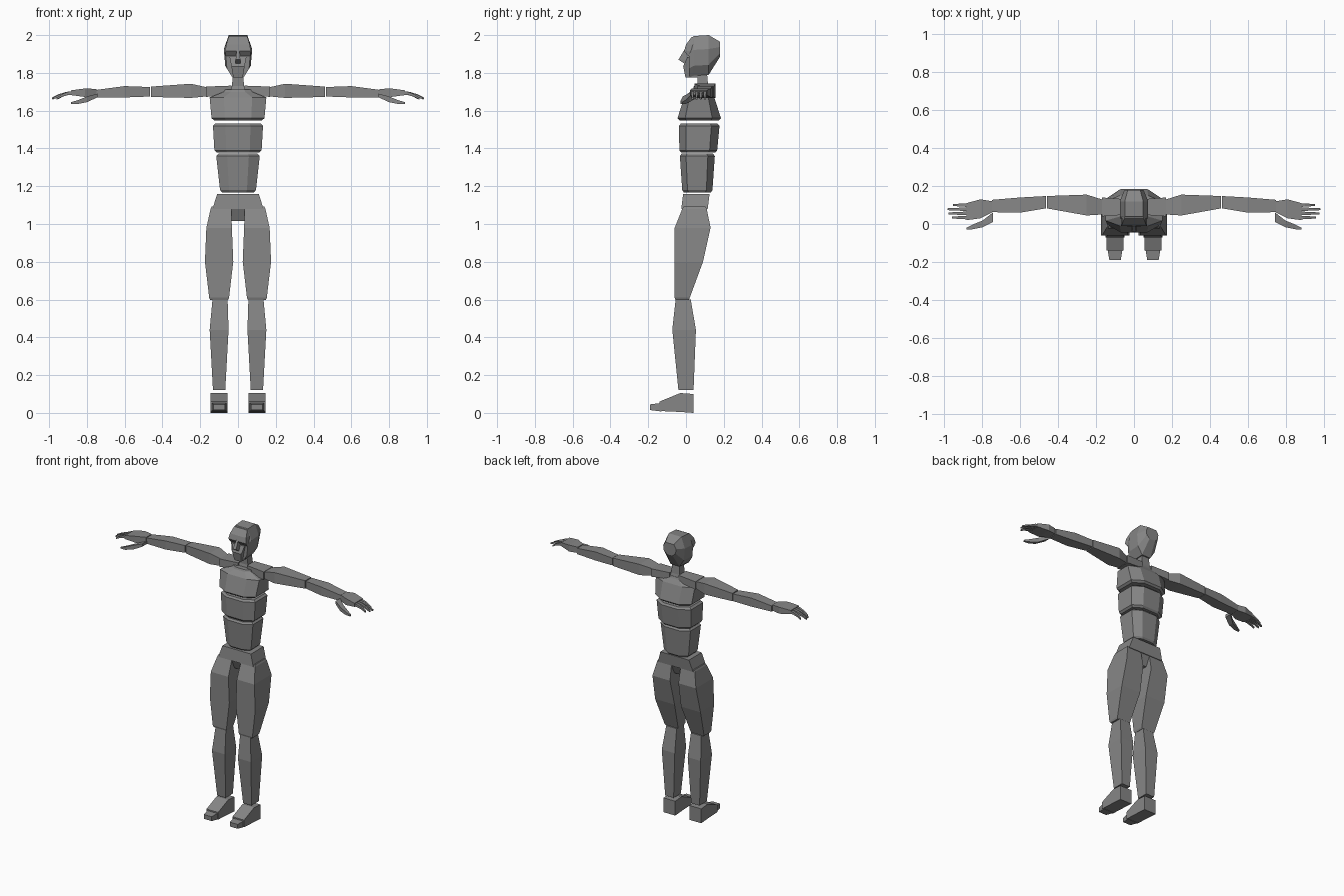
import bpy
import bmesh
from mathutils import Vector

cube = bpy.data.objects.get("Cube")
if cube:
    bpy.data.objects.remove(cube, do_unlink=True)

grey = bpy.data.materials.new("mannequin grey")
grey.use_nodes = True
grey.diffuse_color = (.24, .24, .24, 1)
grey.node_tree.nodes["Principled BSDF"].inputs["Base Color"].default_value = grey.diffuse_color


def mirrored(half):
    """Complete a half outline with its reflection."""
    return half + [(-across, up) for across, up in reversed(half)]


# Cross-section outlines, scaled by the half width and half depth of each station
SQUARE = mirrored([(1, -1), (1, 1)])
CHAMFERED = mirrored([(.5, -1), (1, -.65), (1, .6), (.5, 1)])
SKULL = mirrored([(.45, -1), (.9, -.5), (1, .3), (.65, 1)])

# Plane directions of a section for each loft axis
WIDE = {"x": Vector((0, 1, 0)), "y": Vector((1, 0, 0)), "z": Vector((1, 0, 0))}
DEEP = {"x": Vector((0, 0, 1)), "y": Vector((0, 0, 1)), "z": Vector((0, 1, 0))}


def at(x=0, y=0, z=0, width=0, depth=0):
    """One station of a loft: its centre and its size."""
    return Vector((x, y, z)), width / 2, depth / 2


def lipped(stations):
    """Add a short inset step to both ends of an upright stack."""
    def lip(station, rise):
        centre, width, depth = station
        return centre + Vector((0, 0, rise)), width * .9, depth * .9
    return [lip(stations[0], -.012)] + stations + [lip(stations[-1], .012)]


def loft(name, axis, stations, outline=SQUARE, side=1):
    """Skin an outline through the stations and close both ends."""
    bm = bmesh.new()
    loops = []
    for centre, width, depth in stations:
        points = [centre + WIDE[axis] * width * across + DEEP[axis] * depth * up
                  for across, up in outline]
        loops.append([bm.verts.new((p.x * side, p.y, p.z)) for p in points])
    for low, high in zip(loops, loops[1:]):
        for i in range(len(low)):
            bm.faces.new((low[i - 1], low[i], high[i], high[i - 1]))
    bm.faces.new(loops[0])
    bm.faces.new(loops[-1])
    bmesh.ops.recalc_face_normals(bm, faces=bm.faces)
    mesh = bpy.data.meshes.new(name)
    bm.to_mesh(mesh)
    bm.free()
    mesh.materials.append(grey)
    bpy.context.collection.objects.link(bpy.data.objects.new(name, mesh))


def pair(name, axis, stations):
    """Build a left part and its right reflection."""
    loft("left_" + name, axis, stations)
    loft("right_" + name, axis, stations, side=-1)


# Torso segments
loft("chest", "z", lipped([
    at(y=.07, z=1.56, width=.28, depth=.23),
    at(y=.07, z=1.67, width=.3, depth=.16),
    at(y=.075, z=1.7, width=.15, depth=.11)]), CHAMFERED)
loft("ribcage", "z", lipped([
    at(y=.065, z=1.39, width=.25, depth=.2),
    at(y=.07, z=1.52, width=.265, depth=.215)]), CHAMFERED)
loft("abdomen", "z", lipped([
    at(y=.06, z=1.18, width=.19, depth=.16),
    at(y=.06, z=1.36, width=.23, depth=.185)]), CHAMFERED)

# Pelvis and crotch
loft("pelvis", "z", [
    at(y=.045, z=1.08, width=.27, depth=.14),
    at(y=.055, z=1.16, width=.22, depth=.14)])
loft("crotch", "z", [
    at(y=.045, z=1.015, width=.07, depth=.07),
    at(y=.045, z=1.08, width=.08, depth=.13)])

# Legs
pair("thigh", "z", lipped([
    at(x=.1, y=-.02, z=.61, width=.105, depth=.08),
    at(x=.1, y=.015, z=.8, width=.15, depth=.15),
    at(x=.1, y=.035, z=.98, width=.135, depth=.19),
    at(x=.09, y=.045, z=1.08, width=.11, depth=.13)]))
pair("shin", "z", [
    at(x=.1, z=.12, width=.065, depth=.08),
    at(x=.1, y=-.01, z=.44, width=.1, depth=.125),
    at(x=.095, y=-.015, z=.6, width=.08, depth=.08)])
pair("foot", "y", [
    at(x=.1, y=.04, z=.05, width=.09, depth=.1),
    at(x=.1, y=-.03, z=.055, width=.09, depth=.1),
    at(x=.1, y=-.14, z=.035, width=.09, depth=.05)])
pair("toes", "y", [
    at(x=.1, y=-.13, z=.03, width=.08, depth=.045),
    at(x=.1, y=-.19, z=.03, width=.06, depth=.03)])

# Shoulders and arms
pair("collarbone", "x", [
    at(x=.035, y=.09, z=1.71, width=.08, depth=.045),
    at(x=.17, y=.09, z=1.7, width=.1, depth=.055)])
pair("upper_arm", "x", [
    at(x=.17, y=.09, z=1.7, width=.08, depth=.05),
    at(x=.25, y=.1, z=1.705, width=.11, depth=.075),
    at(x=.46, y=.115, z=1.7, width=.065, depth=.055)])
pair("forearm", "x", [
    at(x=.465, y=.115, z=1.7, width=.065, depth=.05),
    at(x=.6, y=.1, z=1.7, width=.08, depth=.06),
    at(x=.75, y=.095, z=1.69, width=.065, depth=.04)])

# Hands: palm, four jointed fingers, curved thumb
pair("palm", "x", [
    at(x=.75, y=.09, z=1.695, width=.06, depth=.04),
    at(x=.81, y=.08, z=1.695, width=.1, depth=.045),
    at(x=.885, y=.065, z=1.695, width=.09, depth=.025)])
for index, length in enumerate((.085, .105, .11, .08)):
    across = .034 + .022 * index
    joints = []
    for step in range(4):
        reach = step / 3
        thickness = .02 - .01 * reach
        joints.append(at(x=.875 + length * reach, y=across, z=1.694 - .03 * reach ** 2,
                         width=thickness, depth=thickness))
    pair("finger_" + str(index + 1), "x", joints)
pair("thumb", "x", [
    at(x=.745, y=.035, z=1.68, width=.05, depth=.02),
    at(x=.8, z=1.66, width=.035, depth=.03),
    at(x=.85, y=-.015, z=1.645, width=.025, depth=.02),
    at(x=.885, y=-.025, z=1.64, width=.01, depth=.01)])

# Neck and head
loft("neck", "z", [
    at(y=.09, z=1.69, width=.08, depth=.075),
    at(y=.09, z=1.73, width=.065, depth=.055),
    at(y=.085, z=1.81, width=.05, depth=.05)])
loft("skull", "y", [
    at(y=.18, z=1.925, width=.1, depth=.08),
    at(y=.12, z=1.895, width=.15, depth=.21),
    at(y=.04, z=1.89, width=.15, depth=.21),
    at(y=.015, z=1.87, width=.13, depth=.19)], SKULL)

# Face: overhanging brow, cheeks narrowing to the chin, wedge nose
loft("brow", "z", [
    at(y=.02, z=1.89, width=.13, depth=.02),
    at(y=.015, z=1.915, width=.135, depth=.05),
    at(y=.025, z=1.95, width=.125, depth=.05),
    at(y=.045, z=1.99, width=.1, depth=.03)])
loft("lower_face", "z", [
    at(y=.03, z=1.775, width=.05, depth=.065),
    at(y=.015, z=1.835, width=.07, depth=.06),
    at(y=.025, z=1.885, width=.09, depth=.035)])
loft("nose", "z", [
    at(y=.005, z=1.85, width=.025, depth=.03),
    at(y=-.01, z=1.87, width=.025, depth=.06),
    at(y=.005, z=1.92, width=.015, depth=.03)])
